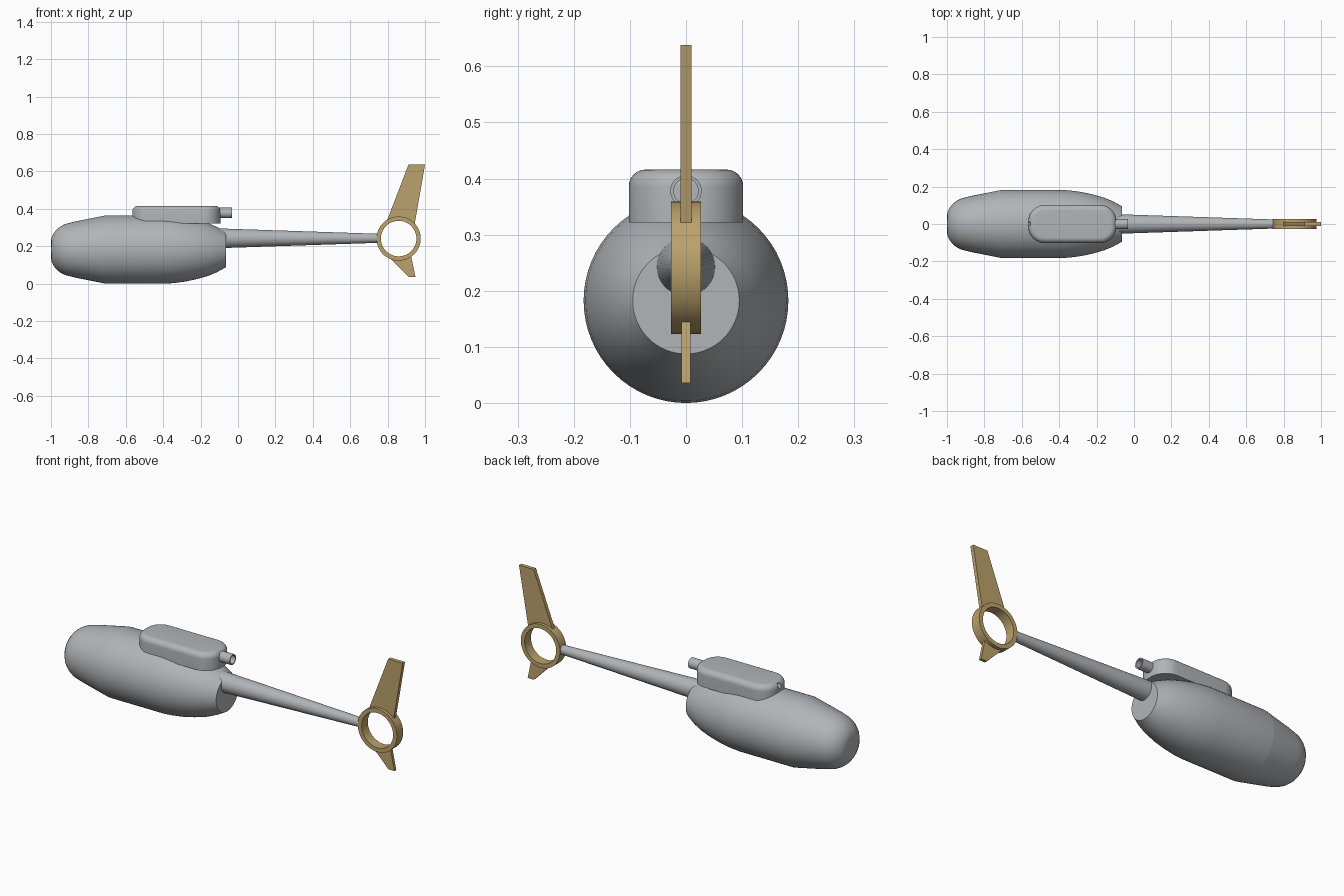
import bpy, bmesh, math
from mathutils import Vector

if "Cube" in bpy.data.objects:
    bpy.data.objects.remove(bpy.data.objects["Cube"])


def material(name, rgb):
    m = bpy.data.materials.new(name)
    m.diffuse_color = (*rgb, 1)
    m.use_nodes = True
    m.node_tree.nodes["Principled BSDF"].inputs["Base Color"].default_value = m.diffuse_color
    return m


GREY = material("light grey", (0.44, 0.46, 0.48))
TAN = material("tan", (0.50, 0.36, 0.15))


def finish(name, bm, mat, angle=30):
    bmesh.ops.recalc_face_normals(bm, faces=bm.faces)
    me = bpy.data.meshes.new(name)
    bm.to_mesh(me)
    bm.free()
    ob = bpy.data.objects.new(name, me)
    bpy.context.collection.objects.link(ob)
    me.materials.append(mat)
    bpy.ops.object.select_all(action='DESELECT')
    ob.select_set(True)
    bpy.context.view_layer.objects.active = ob
    bpy.ops.object.shade_smooth_by_angle(angle=math.radians(angle))
    return ob


def loft(name, rings, mat, closed=False):
    """Skin equal-length rings; cap both ends, or join last to first."""
    bm = bmesh.new()
    rows = [[bm.verts.new(p) for p in r] for r in rings]
    n = len(rows[0])
    pairs = list(zip(rows, rows[1:]))
    if closed:
        pairs.append((rows[-1], rows[0]))
    else:
        bm.faces.new(rows[0])
        bm.faces.new(rows[-1])
    for a, b in pairs:
        for i in range(n):
            j = (i + 1) % n
            bm.faces.new((a[i], a[j], b[j], b[i]))
    return finish(name, bm, mat)


def revolve(name, profile, centre, mat, axis='X', n=64, closed=False):
    """Turn (position, radius) pairs around an X or Y axis."""
    c = Vector(centre)
    rings = []
    for t, r in profile:
        ring = []
        for i in range(n):
            a = 2 * math.pi * i / n
            u, v = r * math.cos(a), r * math.sin(a)
            ring.append(c + Vector((t, u, v) if axis == 'X' else (u, t, v)))
        rings.append(ring)
    return loft(name, rings, mat, closed)


def plate(name, outline, half, mat):
    """Flat fin in the XZ plane."""
    return loft(name, [[(x, y, z) for x, z in outline] for y in (-half, half)], mat)


# Fuselage
body = [(-1, 0.045), (-0.996, 0.066), (-0.986, 0.087), (-0.97, 0.107),
        (-0.95, 0.123), (-0.925, 0.136), (-0.895, 0.144), (-0.87, 0.150),
        (-0.715, 0.181), (-0.705, 0.1825), (-0.39, 0.1825), (-0.34, 0.179),
        (-0.28, 0.171), (-0.22, 0.158), (-0.16, 0.141), (-0.11, 0.120),
        (-0.065, 0.095)]
revolve("fuselage", body, (0, 0, 0.1825), GREY)

# Tail boom
revolve("tail_boom", [(-0.2, 0.056), (0.755, 0.024)], (0, 0, 0.2425), GREY, n=48)

# Engine housing: rounded plan with filleted top edge
X0, X1, HALF, TOP, FIL, COR = -0.565, -0.094, 0.102, 0.416, 0.03, 0.088


def housing_ring(inset, z):
    r = COR - inset
    pts = []
    for q, (cx, cy) in enumerate(((X1 - COR, HALF - COR), (X0 + COR, HALF - COR),
                                  (X0 + COR, COR - HALF), (X1 - COR, COR - HALF))):
        for k in range(13):
            a = math.pi / 2 * (q + k / 12)
            pts.append((cx + r * math.cos(a), cy + r * math.sin(a), z))
    return pts


rings = [housing_ring(0, 0.322)]
for k in range(9):
    a = math.pi / 2 * k / 8
    rings.append(housing_ring(FIL * (1 - math.cos(a)), TOP - FIL + FIL * math.sin(a)))
housing = loft("engine_housing", rings, GREY)

# Small air hole in the front of the housing
cutter = revolve("air_hole_cutter", [(-0.6, 0.013), (-0.50, 0.013)],
                 (0, 0, 0.396), GREY, n=24)
cutter.hide_render = True
cutter.hide_viewport = True
cut = housing.modifiers.new("air_hole", 'BOOLEAN')
cut.operation = 'DIFFERENCE'
cut.solver = 'EXACT'
cut.object = cutter

# Exhaust pipe
revolve("exhaust_pipe", [(-0.11, 0.028), (-0.031, 0.028), (-0.031, 0.022), (-0.11, 0.022)],
        (0, 0, 0.378), GREY, n=32, closed=True)

# Tail rotor shroud ring
revolve("tail_ring", [(-0.027, 0.118), (0.027, 0.118), (0.027, 0.095), (-0.027, 0.095)],
        (0.859, 0, 0.241), TAN, axis='Y', closed=True)

# Tail fins
plate("upper_fin", [(0.912, 0.638), (1.0, 0.638), (0.945, 0.321), (0.92, 0.329),
                    (0.858, 0.348), (0.797, 0.338)], 0.01, TAN)
plate("lower_fin", [(0.813, 0.137), (0.912, 0.036), (0.949, 0.036), (0.925, 0.15),
                    (0.87, 0.135)], 0.008, TAN)
